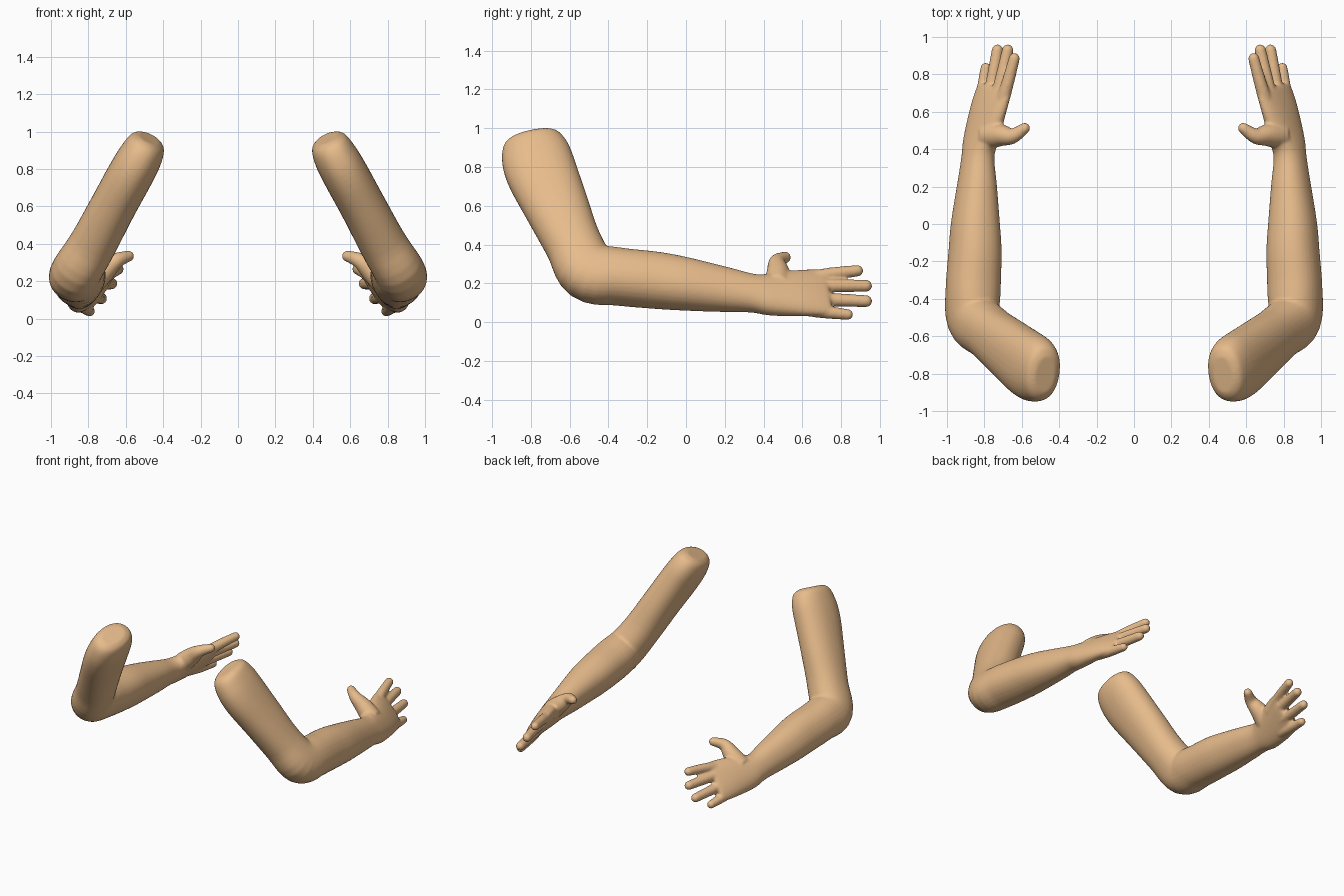
import bpy, bmesh
from math import cos, sin, pi, radians, copysign
from mathutils import Vector

if "Cube" in bpy.data.objects:
    bpy.data.objects.remove(bpy.data.objects["Cube"])

skin = bpy.data.materials.new("skin")
skin.diffuse_color = (0.80, 0.50, 0.26, 1)
skin.use_nodes = True
skin.node_tree.nodes["Principled BSDF"].inputs["Base Color"].default_value = skin.diffuse_color

# stations: x, y, z, half thickness, half width, roll of the thin axis (degrees)
ARM = [
    (0.475, -0.805, 0.965, 0.060, 0.100, 27),
    (0.487, -0.798, 0.940, 0.098, 0.148, 27),
    (0.520, -0.777, 0.870, 0.117, 0.178, 27),
    (0.575, -0.745, 0.770, 0.123, 0.184, 27),
    (0.668, -0.670, 0.600, 0.123, 0.168, 27),
    (0.775, -0.580, 0.400, 0.127, 0.148, 27),
    (0.858, -0.500, 0.262, 0.135, 0.158, 27),
    (0.860, -0.350, 0.235, 0.143, 0.148, 27),
    (0.850, -0.150, 0.215, 0.137, 0.146, 27),
    (0.848, 0.000, 0.196, 0.126, 0.137, 27),
    (0.840, 0.200, 0.168, 0.101, 0.118, 28),
    (0.835, 0.350, 0.148, 0.080, 0.103, 30),
    (0.822, 0.440, 0.142, 0.072, 0.120, 33),
    (0.782, 0.600, 0.150, 0.056, 0.140, 35),
    (0.750, 0.710, 0.153, 0.040, 0.143, 35),
    (0.743, 0.735, 0.153, 0.026, 0.125, 35),
]
# digits: centre-line points with radius
DIGITS = [
    [(0.730, 0.58, 0.205, 0.040), (0.685, 0.72, 0.243, 0.035), (0.640, 0.885, 0.265, 0.030)],
    [(0.755, 0.58, 0.170, 0.040), (0.722, 0.72, 0.186, 0.036), (0.675, 0.930, 0.187, 0.031)],
    [(0.790, 0.58, 0.125, 0.040), (0.764, 0.72, 0.117, 0.036), (0.730, 0.930, 0.108, 0.031)],
    [(0.825, 0.58, 0.075, 0.038), (0.810, 0.70, 0.055, 0.035), (0.793, 0.835, 0.039, 0.028)],
    [(0.785, 0.47, 0.190, 0.070), (0.715, 0.475, 0.255, 0.060),
     (0.650, 0.470, 0.310, 0.042), (0.585, 0.512, 0.334, 0.030)],
]


def spline(rows, steps):
    # Catmull-Rom through every column
    pts = [rows[0]] + rows + [rows[-1]]
    out = []
    for i in range(len(rows) - 1):
        for k in range(steps):
            t = k / steps
            out.append([0.5 * (2 * b + (c - a) * t + (2 * a - 5 * b + 4 * c - d) * t * t
                               + (3 * b - a - 3 * c + d) * t ** 3)
                        for a, b, c, d in zip(*pts[i:i + 4])])
    return out + [list(rows[-1])]


def loft(bm, rows, side, steps=5, n=32, power=2.2):
    rows = spline(rows, steps)
    rings = []
    for i, (x, y, z, a, b, roll) in enumerate(rows):
        p, q = rows[max(i - 1, 0)], rows[min(i + 1, len(rows) - 1)]
        t = (Vector(q[:3]) - Vector(p[:3])).normalized()
        u = Vector((cos(radians(roll)), 0, sin(radians(roll))))
        u = (u - t * u.dot(t)).normalized()
        v = u.cross(t)
        ring = []
        for k in range(n):
            c, s = cos(2 * pi * k / n), sin(2 * pi * k / n)
            c = copysign(abs(c) ** (2 / power), c)
            s = copysign(abs(s) ** (2 / power), s)
            co = Vector((x, y, z)) + u * a * c + v * b * s
            ring.append(bm.verts.new((co.x * side, co.y, co.z)))
        rings.append(ring)
    for r, s in zip(rings, rings[1:]):
        for k in range(n):
            j = (k + 1) % n
            bm.faces.new((r[k], r[j], s[j], s[k]))
    bm.faces.new(rings[0])
    bm.faces.new(rings[-1])


def build_arm(name, side):
    bm = bmesh.new()
    # upper arm, forearm and palm
    loft(bm, ARM, side)
    # fingers and thumb with rounded tips
    for digit in DIGITS:
        loft(bm, [(x, y, z, r, r, 35) for x, y, z, r in digit], side, n=20, power=2)
        x, y, z, r = digit[-1]
        ball = bmesh.ops.create_uvsphere(bm, u_segments=20, v_segments=12, radius=r)
        bmesh.ops.translate(bm, verts=ball["verts"], vec=(x * side, y, z))
    bmesh.ops.recalc_face_normals(bm, faces=bm.faces)
    mesh = bpy.data.meshes.new(name)
    bm.to_mesh(mesh)
    bm.free()
    mesh.materials.append(skin)
    obj = bpy.data.objects.new(name, mesh)
    bpy.context.collection.objects.link(obj)
    # fuse into one skin and soften the joins
    fuse = obj.modifiers.new("fuse", "REMESH")
    fuse.mode = "VOXEL"
    fuse.voxel_size = 0.008
    fuse.use_smooth_shade = True
    soft = obj.modifiers.new("soften", "SMOOTH")
    soft.factor = 0.5
    soft.iterations = 8


build_arm("right_arm", 1)
build_arm("left_arm", -1)
